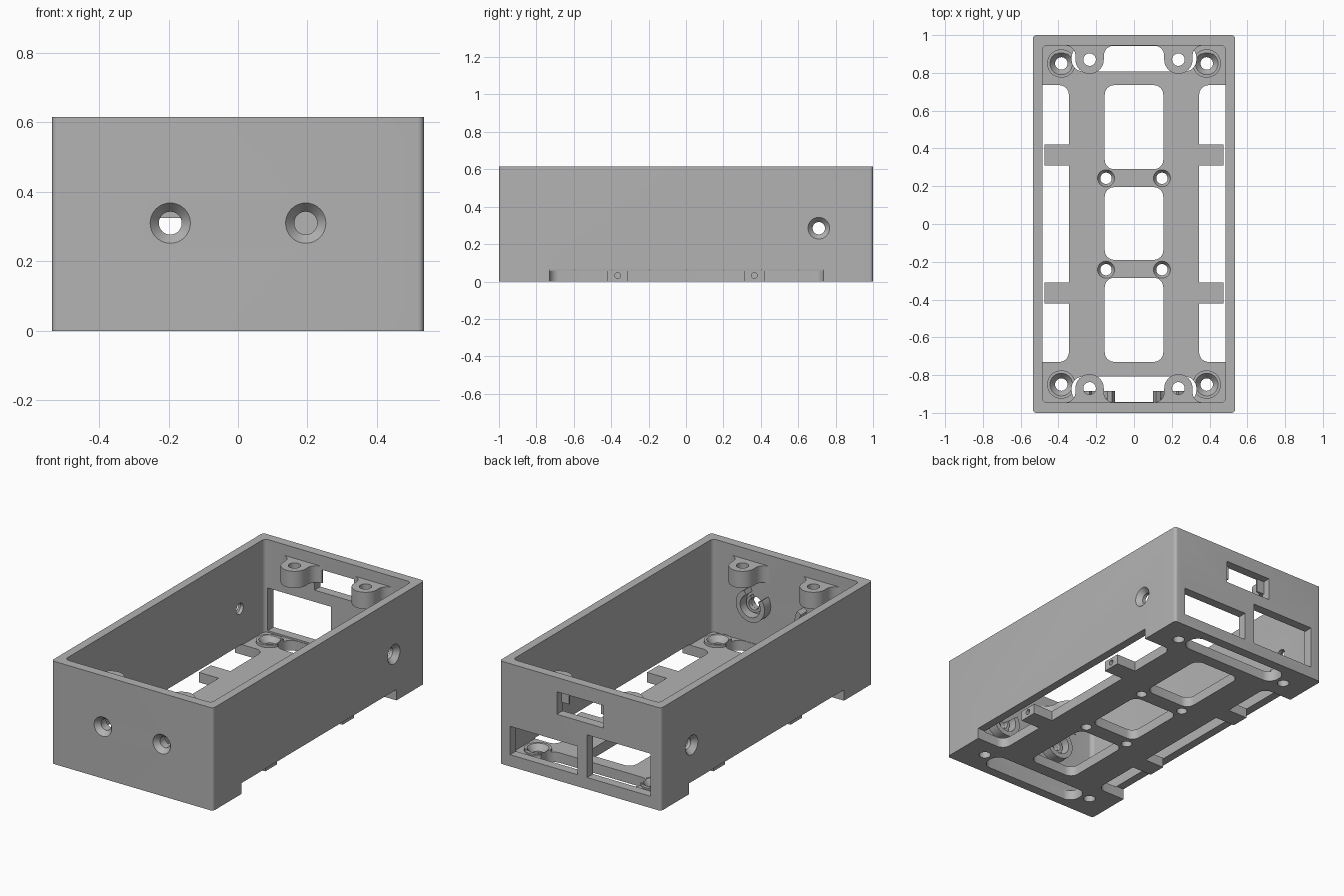
import bpy, bmesh, math
from mathutils import Matrix, Vector

cube = bpy.data.objects.get("Cube")
if cube:
    bpy.data.objects.remove(cube, do_unlink=True)

grey = bpy.data.materials.new("plain grey")
grey.use_nodes = True
GREY = (0.45, 0.45, 0.45, 1)
grey.diffuse_color = GREY
grey.node_tree.nodes["Principled BSDF"].inputs["Base Color"].default_value = GREY


def arc(cx, cy, r, a0, a1, n=8):
    return [(cx + r * math.cos(math.radians(a0 + (a1 - a0) * i / n)),
             cy + r * math.sin(math.radians(a0 + (a1 - a0) * i / n))) for i in range(n + 1)]


def rounded(x0, x1, y0, y1, r):
    return (arc(x1 - r, y1 - r, r, 0, 90) + arc(x0 + r, y1 - r, r, 90, 180)
            + arc(x0 + r, y0 + r, r, 180, 270) + arc(x1 - r, y0 + r, r, 270, 360))


def prism(bm, points, z0, z1, matrix=Matrix()):
    """Extrude an outline between two heights."""
    part = bmesh.new()
    face = part.faces.new([part.verts.new((x, y, z0)) for x, y in points])
    top = bmesh.ops.extrude_face_region(part, geom=[face])["geom"]
    bmesh.ops.translate(part, vec=(0, 0, z1 - z0),
                        verts=[v for v in top if isinstance(v, bmesh.types.BMVert)])
    add(bm, part, matrix)


def box(bm, x0, x1, y0, y1, z0, z1):
    prism(bm, [(x0, y0), (x1, y0), (x1, y1), (x0, y1)], z0, z1)


def lathe(bm, profile, place, direction, n=40):
    """Solid of revolution from (distance, radius) pairs along a direction."""
    part = bmesh.new()
    rings = [[part.verts.new((x, y, h)) for x, y in arc(0, 0, r, 0, 360, n)[:-1]]
             for h, r in profile]
    for a, b in zip(rings, rings[1:]):
        for i in range(n):
            j = (i + 1) % n
            part.faces.new((a[i], a[j], b[j], b[i]))
    part.faces.new(rings[0])
    part.faces.new(rings[-1])
    turn = Vector(direction).to_track_quat('Z', 'Y').to_matrix().to_4x4()
    add(bm, part, Matrix.Translation(place) @ turn)


def countersink(bm, place, direction, wide, narrow, depth, length):
    lathe(bm, [(-0.03, wide), (0, wide), (depth, narrow), (length, narrow)], place, direction)


def add(bm, part, matrix):
    bmesh.ops.transform(part, matrix=matrix, verts=part.verts)
    bmesh.ops.recalc_face_normals(part, faces=part.faces)
    mesh = bpy.data.meshes.new("piece")
    part.to_mesh(mesh)
    part.free()
    bm.from_mesh(mesh)
    bpy.data.meshes.remove(mesh)


def make(name, bm):
    mesh = bpy.data.meshes.new(name)
    bm.to_mesh(mesh)
    bm.free()
    mesh.materials.append(grey)
    ob = bpy.data.objects.new(name, mesh)
    bpy.context.collection.objects.link(ob)
    return ob


def combine(ob, bm, operation='DIFFERENCE'):
    """Apply a boolean with a temporary tool mesh."""
    tool = make("tool", bm)
    mod = ob.modifiers.new("cut", 'BOOLEAN')
    mod.operation, mod.solver, mod.use_self, mod.object = operation, 'EXACT', True, tool
    bpy.context.view_layer.update()
    result = bpy.data.meshes.new_from_object(
        ob.evaluated_get(bpy.context.evaluated_depsgraph_get()))
    ob.modifiers.clear()
    ob.data = result
    bpy.data.objects.remove(tool, do_unlink=True)


def smooth(ob):
    bpy.ops.object.select_all(action='DESELECT')
    ob.select_set(True)
    bpy.context.view_layer.objects.active = ob
    bpy.ops.object.shade_smooth_by_angle(angle=math.radians(30))


FLOOR, HEIGHT, BOSS = 0.06, 0.615, 0.075
SIGNS = (-1, 1)
CORNERS = [(sx, sy) for sx in SIGNS for sy in SIGNS]

# open box
bm = bmesh.new()
prism(bm, rounded(-0.535, 0.535, -1, 1, 0.018), 0, HEIGHT)
case = make("case", bm)
bm = bmesh.new()
prism(bm, rounded(-0.485, 0.485, -0.945, 0.945, 0.025), FLOOR, HEIGHT + 0.1)
combine(case, bm)

# raised corner screw seats
bm = bmesh.new()
for sx, sy in CORNERS:
    lathe(bm, [(0, 0.075), (BOSS - 0.02, 0.075)], (sx * 0.385, sy * 0.85, 0.02), (0, 0, 1))
combine(case, bm, 'UNION')

# floor openings and end slots
bm = bmesh.new()
for y0, y1 in ((0.29, 0.735), (-0.19, 0.195), (-0.73, -0.285)):
    prism(bm, rounded(-0.155, 0.155, y0, y1, 0.05), -0.1, 0.2)
for s in SIGNS:
    prism(bm, rounded(-0.33, 0.33, s * 0.875 - 0.067, s * 0.875 + 0.067, 0.06), -0.1, 0.2)
# long side notches under the walls
for s in SIGNS:
    a, b = sorted((s * 0.345, s * 0.7))
    prism(bm, rounded(a, b, -0.73, 0.735, 0.05), -0.1, 0.065)
# back wall windows
for x0, x1, z0, z1 in ((-0.465, -0.045, 0.07, 0.325), (0.02, 0.465, 0.07, 0.24),
                       (-0.155, 0.155, 0.395, 0.53)):
    box(bm, x0, x1, 0.9, 1.1, z0, z1)
combine(case, bm)

# countersunk holes in floor, front and sides
bm = bmesh.new()
for sx, sy in CORNERS:
    countersink(bm, (sx * 0.385, sy * 0.85, BOSS), (0, 0, -1), 0.06, 0.033, 0.035, 0.2)
    countersink(bm, (sx * 0.148, sy * 0.242, FLOOR), (0, 0, -1), 0.045, 0.03, 0.025, 0.2)
for s in SIGNS:
    countersink(bm, (s * 0.195, -1, 0.31), (0, 1, 0), 0.058, 0.033, 0.03, 0.15)
    countersink(bm, (s * 0.535, 0.71, 0.285), (-s, 0, 0), 0.058, 0.033, 0.03, 0.15)
combine(case, bm)
smooth(case)

# lid screw ears blended into the end walls
ear = ([(-0.13, 0.085)] + arc(-0.13, 0.02, 0.055, 90, 0) + arc(0, 0, 0.075, 180, 360, 20)
       + arc(0.13, 0.02, 0.055, 180, 90) + [(0.13, 0.085)])
for sx, sy in CORNERS:
    name = ("back" if sy > 0 else "front") + ("_left" if sx > 0 else "_right") + "_ear"
    bm = bmesh.new()
    prism(bm, [(sx * 0.235 + x, sy * (0.87 + y)) for x, y in ear], 0.45, 0.55)
    ob = make(name, bm)
    bm = bmesh.new()
    lathe(bm, [(0, 0.033), (0.3, 0.033)], (sx * 0.235, sy * 0.87, 0.4), (0, 0, 1))
    combine(ob, bm)
    smooth(ob)

# side tabs with small cross holes
for sx, sy in CORNERS:
    name = ("back" if sy > 0 else "front") + ("_left" if sx > 0 else "_right") + "_tab"
    bm = bmesh.new()
    a, b = sorted((sx * 0.34, sx * 0.475))
    box(bm, a, b, sy * 0.365 - 0.055, sy * 0.365 + 0.055, 0, FLOOR)
    ob = make(name, bm)
    bm = bmesh.new()
    lathe(bm, [(0, 0.016), (0.12, 0.016)], (sx * 0.5, sy * 0.365, 0.032), (-sx, 0, 0), 20)
    combine(ob, bm)
    smooth(ob)

# open clip rings behind the front holes
upright = Matrix.Rotation(math.pi / 2, 4, 'X')
for s in SIGNS:
    bm = bmesh.new()
    gap = 90 - s * -15
    for outer, inner, reach, half in ((0.095, 0.066, 0.885, 40), (0.05, 0.034, 0.92, 40)):
        outline = (arc(0, 0, outer, gap + half, gap + 360 - half, 32)
                   + arc(0, 0, inner, gap + 360 - half, gap + half, 32))
        prism(bm, outline, reach, 0.955, Matrix.Translation((s * 0.195, 0, 0.31)) @ upright)
    smooth(make("left_clip_ring" if s > 0 else "right_clip_ring", bm))
